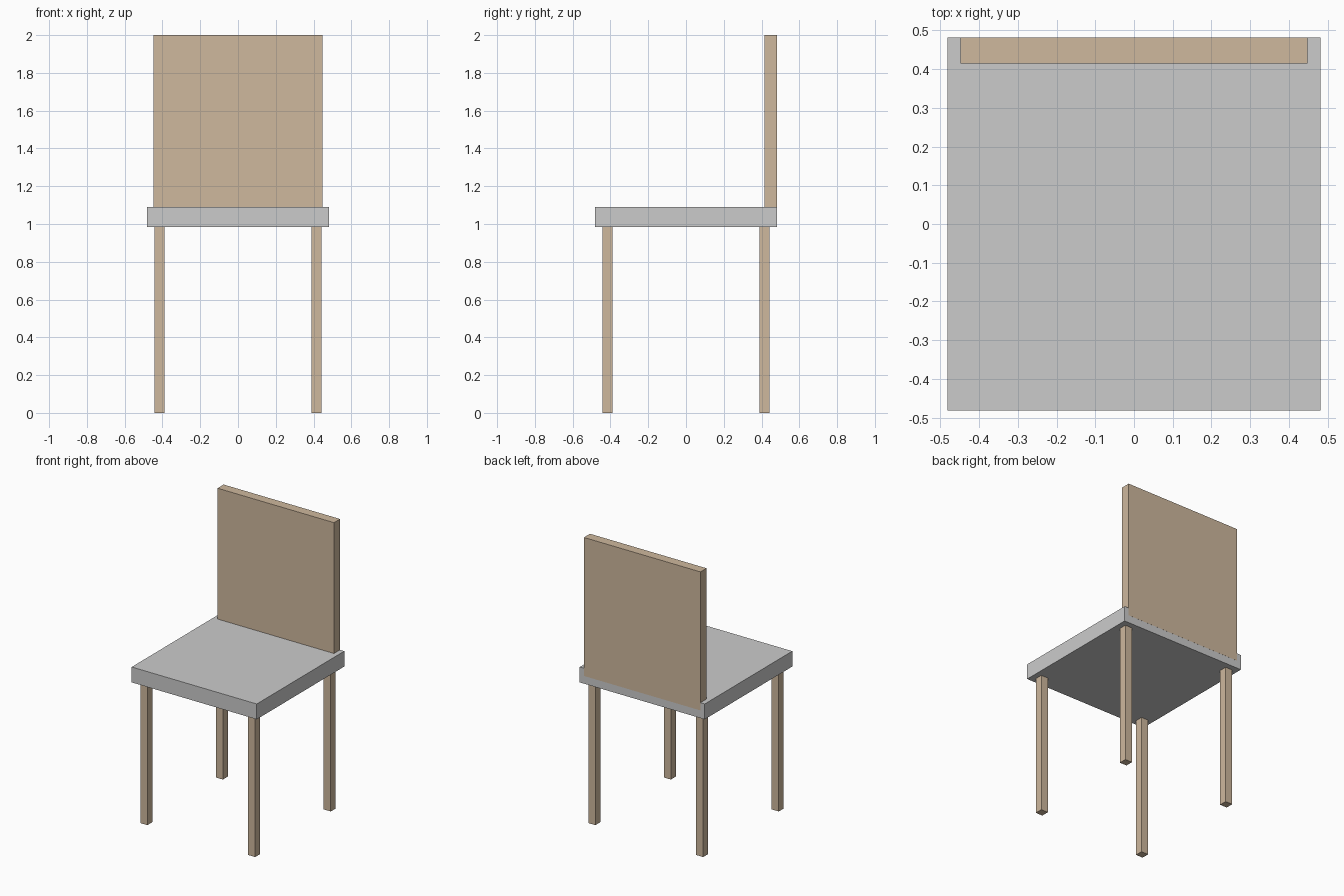
import bpy

if "Cube" in bpy.data.objects:
    bpy.data.objects.remove(bpy.data.objects["Cube"])

wood = bpy.data.materials.new("wood")
wood.diffuse_color = (0.62, 0.48, 0.34, 1.0)
wood.use_nodes = True
wood.node_tree.nodes["Principled BSDF"].inputs["Base Color"].default_value = wood.diffuse_color


def box(name, lo, hi, mat=None):
    """Axis-aligned box between two opposite corners."""
    centre = [(a + b) / 2 for a, b in zip(lo, hi)]
    bpy.ops.mesh.primitive_cube_add(size=1, location=centre)
    ob = bpy.context.object
    ob.name = name
    ob.scale = [b - a for a, b in zip(lo, hi)]
    bpy.ops.object.transform_apply(location=False, rotation=False, scale=True)
    if mat:
        ob.data.materials.append(mat)
    return ob


HALF = 0.481                      # half width of the square seat
SEAT_LOW, SEAT_TOP = 0.983, 1.09
LEG, LEG_POS = 0.027, 0.415       # half thickness and offset of the legs

# Seat slab
box("seat", (-HALF, -HALF, SEAT_LOW), (HALF, HALF, SEAT_TOP))

# Backrest, flush with the rear edge and sunk halfway into the seat
box("backrest", (-0.448, 0.415, (SEAT_LOW + SEAT_TOP) / 2),
    (0.448, HALF + 0.0005, 2.0), wood)

# Four square legs
for row, sy in (("front", -1), ("back", 1)):
    for side, sx in (("left", -1), ("right", 1)):
        x, y = sx * LEG_POS, sy * LEG_POS
        box(f"{row}_{side}_leg", (x - LEG, y - LEG, 0),
            (x + LEG, y + LEG, SEAT_LOW), wood)
